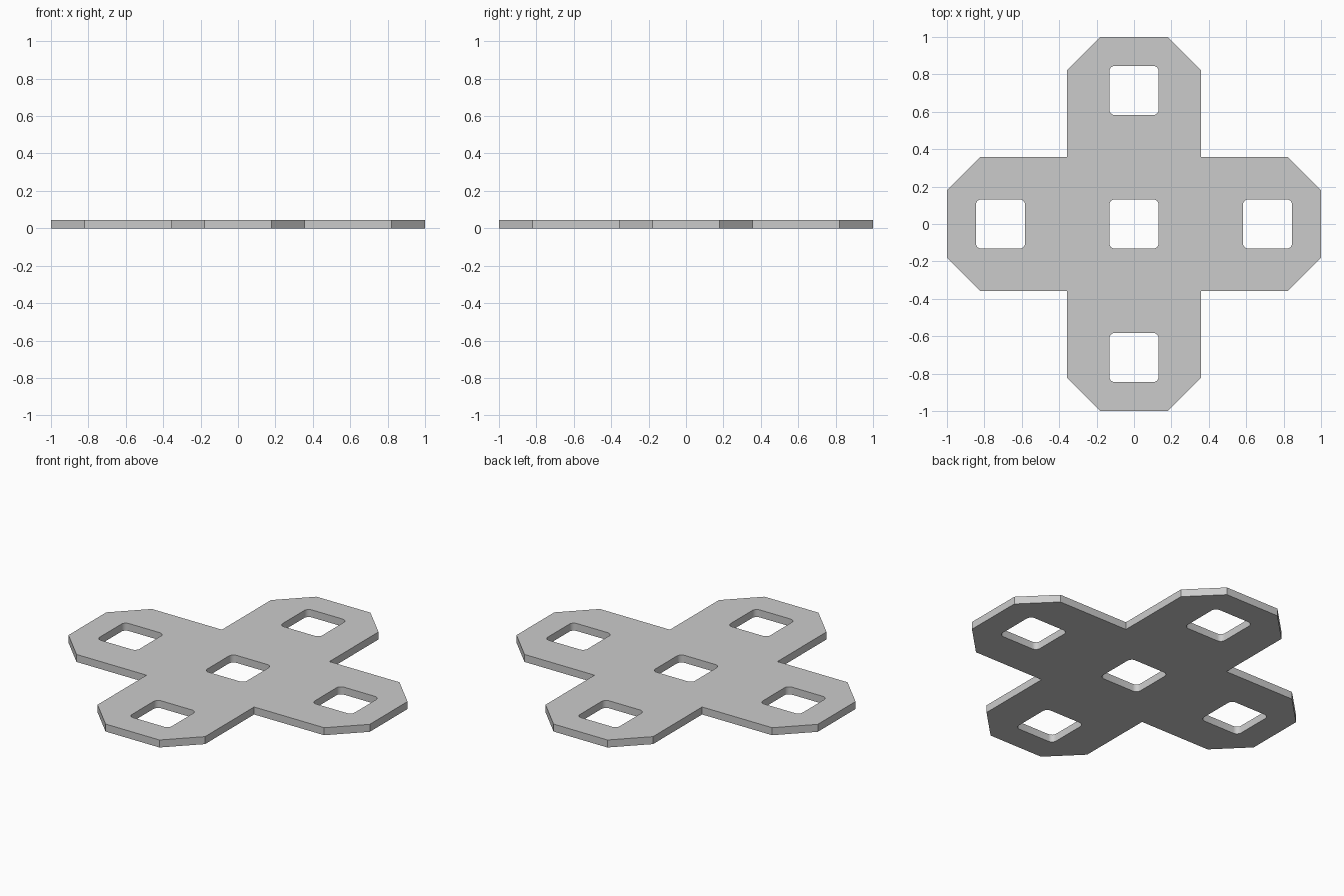
import bpy, bmesh
from math import cos, sin, pi

if "Cube" in bpy.data.objects:
    bpy.data.objects.remove(bpy.data.objects["Cube"])

THICK = 0.045
ARM = 0.357        # half width of each arm
TIP = 0.179        # half width of the chamfered arm end
HOLE = 0.132       # half width of a square hole
RADIUS = 0.03      # hole corner radius
PITCH = 0.714      # distance from the centre to the outer holes


def turned(points):
    """Repeat points around the centre in four quarter turns."""
    out = []
    for _ in range(4):
        out += points
        points = [(-y, x) for x, y in points]
    return out


def add_loop(curve, points):
    spline = curve.splines.new('POLY')
    spline.points.add(len(points) - 1)
    for p, (x, y) in zip(spline.points, points):
        p.co = (x, y, 0, 1)
    spline.use_cyclic_u = True


curve = bpy.data.curves.new("cross_plate", 'CURVE')
curve.dimensions = '2D'
curve.fill_mode = 'BOTH'
curve.extrude = THICK / 2

# Cross outline with chamfered arm ends
add_loop(curve, turned([(ARM, -ARM), (1 - ARM + TIP, -ARM), (1, -TIP),
                        (1, TIP), (1 - ARM + TIP, ARM)]))

# Five rounded square holes
c = HOLE - RADIUS
corner = [(c + RADIUS * cos(i * pi / 12), c + RADIUS * sin(i * pi / 12))
          for i in range(7)]
hole = turned(corner)
for cx, cy in [(0, 0)] + turned([(PITCH, 0)]):
    add_loop(curve, [(cx + x, cy + y) for x, y in hole])

plate = bpy.data.objects.new("cross_plate", curve)
bpy.context.collection.objects.link(plate)
plate.select_set(True)
bpy.context.view_layer.objects.active = plate
bpy.ops.object.convert(target='MESH')
plate = bpy.context.object
plate.name = "cross_plate"

# Weld the extruded sides to the faces and rest the plate on the floor
bm = bmesh.new()
bm.from_mesh(plate.data)
bmesh.ops.remove_doubles(bm, verts=bm.verts, dist=0.0001)
bmesh.ops.recalc_face_normals(bm, faces=bm.faces)
bmesh.ops.translate(bm, verts=bm.verts, vec=(0, 0, THICK / 2))
bm.to_mesh(plate.data)
bm.free()
bpy.ops.object.shade_smooth_by_angle(angle=pi / 6)
